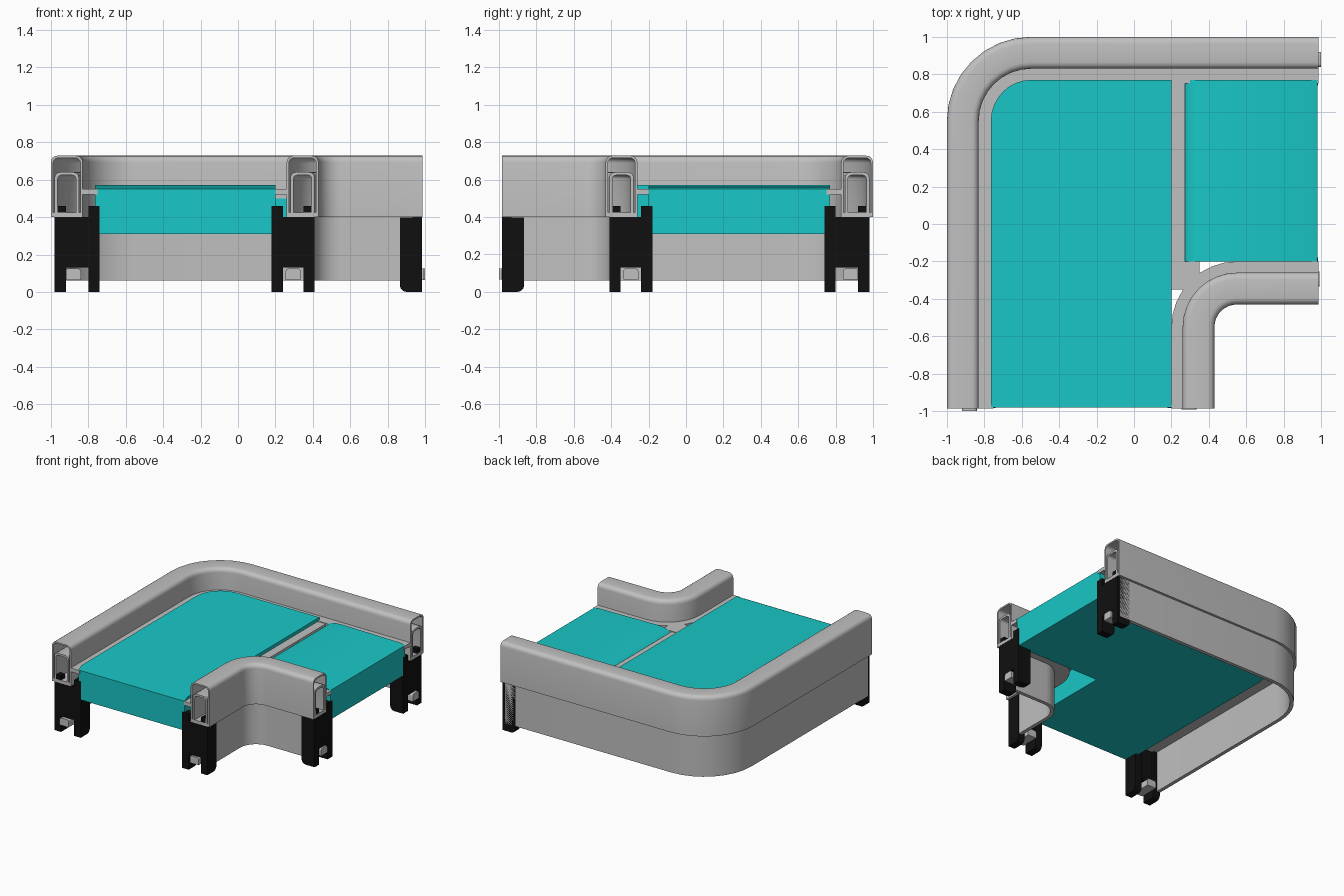
import bpy, bmesh, math

if "Cube" in bpy.data.objects:
    bpy.data.objects.remove(bpy.data.objects["Cube"])

END = 0.985


def material(name, rgb):
    m = bpy.data.materials.new(name)
    m.diffuse_color = (*rgb, 1)
    m.use_nodes = True
    m.node_tree.nodes["Principled BSDF"].inputs["Base Color"].default_value = m.diffuse_color
    return m


GREY = material("light grey", (0.53, 0.53, 0.53))
TEAL = material("teal belt", (0.01, 0.57, 0.57))
BLACK = material("black", (0.005, 0.005, 0.005))


def finish(bm, name, mat):
    bmesh.ops.recalc_face_normals(bm, faces=bm.faces[:])
    me = bpy.data.meshes.new(name)
    bm.to_mesh(me)
    bm.free()
    ob = bpy.data.objects.new(name, me)
    bpy.context.collection.objects.link(ob)
    me.materials.append(mat)
    bpy.ops.object.select_all(action='DESELECT')
    ob.select_set(True)
    bpy.context.view_layer.objects.active = ob
    bpy.ops.object.shade_smooth_by_angle(angle=math.radians(32))
    return ob


def prism(name, rings, mat):
    """Skin a list of equal closed rings and cap both ends."""
    bm = bmesh.new()
    rows = [[bm.verts.new(p) for p in ring] for ring in rings]
    n = len(rows[0])
    for a, b in zip(rows, rows[1:]):
        for i in range(n):
            bm.faces.new((a[i], a[(i + 1) % n], b[(i + 1) % n], b[i]))
    bm.faces.new(rows[0])
    bm.faces.new(rows[-1])
    return finish(bm, name, mat)


def box(name, x, y, z, mat):
    return prism(name, [[(a, y[0], c), (a, y[1], c), (a, y[1], d), (a, y[0], d)]
                        for a in x for c, d in [z]], mat)


def sweep(name, c, profile, mat, cut=END):
    """Sweep an (r, z) profile along the L path turning round (c, -c)."""
    rings = [[(c - r, -cut, z) for r, z in profile]]
    for i in range(9):
        a = math.pi - i * math.pi / 16
        rings.append([(c + r * math.cos(a), -c + r * math.sin(a), z) for r, z in profile])
    rings.append([(cut, -c + r, z) for r, z in profile])
    return prism(name, rings, mat)


def rect(r0, r1, z0, z1):
    return [(r0, z0), (r1, z0), (r1, z1), (r0, z1)]


def arch(r0, r1, z0, z1, rad):
    pts = [(r0, z0)]
    for cx, a0 in ((r0 + rad, 180), (r1 - rad, 90)):
        for k in range(5):
            a = math.radians(a0 - k * 22.5)
            pts.append((cx + rad * math.cos(a), z1 - rad + rad * math.sin(a)))
    return pts + [(r1, z0)]


def hollow(r0, r1, z0, z1, rad, t):
    return arch(r0, r1, z0, z1, rad) + arch(r0 + t, r1 - t, z0, z1 - t, rad - t * 0.6)[::-1]


def bracket(name, c, lo, hi):
    """Black stand at both ends of one rail: two feet and a joining block."""
    parts = [("foot_a", lo, lo + 0.06, 0, 0.46), ("foot_b", hi - 0.06, hi, 0, 0.46),
             ("block", lo + 0.05, hi - 0.05, 0.13, 0.40)]
    for part, r0, r1, z0, z1 in parts:
        rd = 0.035 if z0 == 0 else 0.005
        depth = 0.12 if z0 == 0 else 0.10
        a, b = END - depth, END - 0.002
        zt = min(z1, 0.40)
        side = [(b, z0), (b, z1), (b - 0.05, z1), (b - 0.05, zt - 0.001), (a, zt - 0.002)]
        side += [(a + rd - rd * math.cos(t), z0 + rd - rd * math.sin(t))
                 for t in (0, math.pi / 6, math.pi / 3, math.pi / 2)]
        prism(f"{name}_front_{part}", [[(c - r, -d, z) for d, z in side] for r in (r0, r1)], BLACK)
        prism(f"{name}_side_{part}", [[(d, -c + r, z) for d, z in side] for r in (r0, r1)], BLACK)


# guard rails: rounded shell, inner channel, floor and thin skirt panel
for name, c, r0, skirt in (("outer", -0.55, 0.28, 0.40), ("inner", 0.55, 0.12, 0.145)):
    r1 = r0 + 0.17
    sweep(name + "_rail_shell", c, hollow(r0, r1, 0.40, 0.728, 0.035, 0.012), GREY)
    sweep(name + "_rail_channel", c, hollow(r0 + 0.02, r1 - 0.02, 0.42, 0.64, 0.03, 0.016), GREY)
    sweep(name + "_rail_floor", c, rect(r0 + 0.005, r1 - 0.005, 0.40, 0.425), GREY)
    sweep(name + "_skirt", c, rect(skirt, skirt + 0.03, 0.06, 0.405), GREY, 0.96)

# ledges between rails and belts
sweep("outer_ledge", -0.55, rect(0.20, 0.285, 0.52, 0.55), GREY)
sweep("inner_ledge", 0.55, rect(0.285, 0.35, 0.52, 0.55), GREY)
box("inner_ledge_corner", (0.2, 0.35), (-0.35, -0.2), (0.52, 0.55), GREY)

# stands
bracket("outer_stand", -0.55, 0.19, 0.43)
bracket("inner_stand", 0.55, 0.14, 0.37)

# tie bar ends poking out of the stands
for name, c, r, out in (("outer", -0.55, 0.33, 1.0), ("inner", 0.55, 0.255, 0.99)):
    lo, hi = r - 0.04, r + 0.04
    prism(name + "_tie_front", [[(c - a, -d, z) for a, z in arch(lo, hi, 0.065, 0.125, 0.015)]
                                for d in (0.84, out)], GREY)
    prism(name + "_tie_side", [[(d, -c + a, z) for a, z in arch(lo, hi, 0.065, 0.125, 0.015)]
                               for d in (0.84, out)], GREY)

# main belt with rounded back corner, front lip slightly lower
outline = [(0.2, 0.77), (0.2, -0.94), (0.2, -0.98), (-0.765, -0.98), (-0.765, -0.94)]
outline += [(-0.55 + 0.215 * math.cos(a), 0.55 + 0.22 * math.sin(a))
            for a in [math.pi - i * math.pi / 16 for i in range(9)]]
prism("main_belt", [[(x, y, 0.31) for x, y in outline],
                    [(x, y, 0.55 if y < -0.97 else 0.572) for x, y in outline]], TEAL)

# side belt: rounded start roller, slight fall to the open end
side = [(0.98, 0.31), (0.2, 0.31), (0.2, 0.50), (0.265, 0.50), (0.275, 0.53),
        (0.30, 0.55), (0.34, 0.563), (0.40, 0.567), (0.94, 0.56), (0.98, 0.55)]
prism("side_belt", [[(x, y, z) for x, z in side] for y in (-0.2, 0.77)], TEAL)

# transfer plate in the gap between belts
box("transfer_plate", (0.2, 0.272), (-0.2, 0.77), (0.50, 0.545), GREY)
